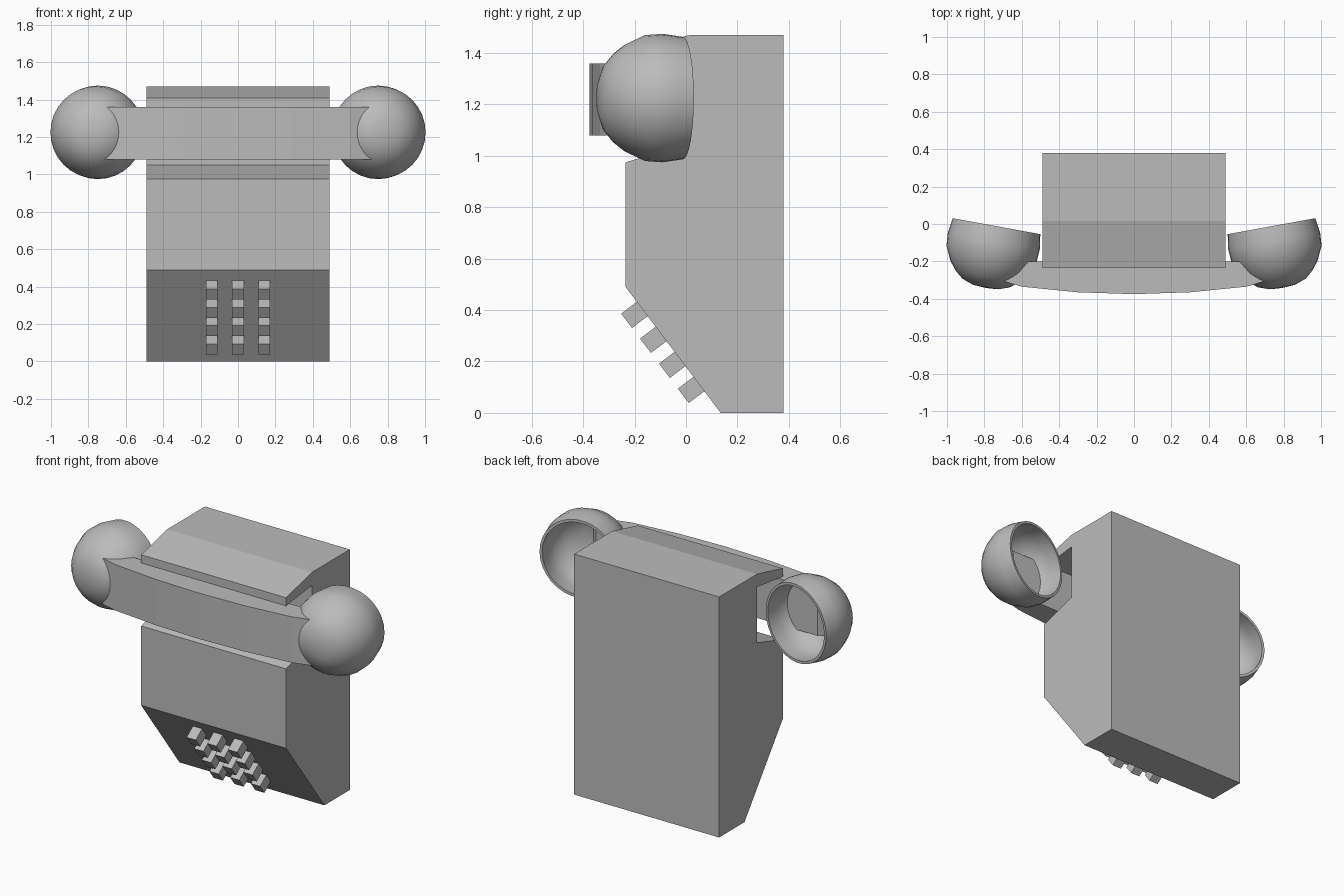
import bpy, bmesh, math
from mathutils import Matrix, Vector

if "Cube" in bpy.data.objects:
    bpy.data.objects.remove(bpy.data.objects["Cube"], do_unlink=True)

grey = bpy.data.materials.new("plain_grey")
grey.use_nodes = True
colour = (0.5, 0.5, 0.5, 1)
grey.diffuse_color = colour
grey.node_tree.nodes["Principled BSDF"].inputs["Base Color"].default_value = colour


def finish(name, bm, smooth=False):
    bmesh.ops.recalc_face_normals(bm, faces=bm.faces)
    mesh = bpy.data.meshes.new(name)
    bm.to_mesh(mesh)
    bm.free()
    mesh.materials.append(grey)
    obj = bpy.data.objects.new(name, mesh)
    bpy.context.collection.objects.link(obj)
    if smooth:
        bpy.ops.object.select_all(action="DESELECT")
        obj.select_set(True)
        bpy.context.view_layer.objects.active = obj
        bpy.ops.object.shade_smooth_by_angle(angle=math.radians(35))
    return obj


def extrude_outline(name, points, offset):
    """Closed outline pushed along an offset into a solid."""
    bm = bmesh.new()
    face = bm.faces.new([bm.verts.new(p) for p in points])
    out = bmesh.ops.extrude_face_region(bm, geom=[face])
    moved = [v for v in out["geom"] if isinstance(v, bmesh.types.BMVert)]
    bmesh.ops.translate(bm, verts=moved, vec=offset)
    return finish(name, bm)


# Body: side outline with a sloped keypad face and a cradle notch
half = 0.49
side = [(0.38, 0), (0.135, 0), (-0.235, 0.49), (-0.235, 0.975), (0.015, 1.05),
        (0.015, 1.39), (-0.235, 1.36), (-0.235, 1.41), (0.015, 1.47), (0.38, 1.47)]
extrude_outline("body", [(-half, y, z) for y, z in side], (2 * half, 0, 0))

# Keypad: three columns of four blocks standing on the slope
down = Vector((0, 0.37, -0.49)).normalized()
normal = Vector((0, -0.49, -0.37)).normalized()
turn = Matrix((Vector((1, 0, 0)), down, normal)).transposed().to_4x4()
first = Vector((0, -0.2, 0.382))
bm = bmesh.new()
for column in (-1, 0, 1):
    for row in range(4):
        place = first + down * 0.122 * row + Vector((0.14 * column, 0, 0))
        scale = Matrix.Diagonal((0.062, 0.07, 0.078, 1))
        bmesh.ops.create_cube(bm, size=1, matrix=Matrix.Translation(place) @ turn @ scale)
finish("keypad_buttons", bm)

# Handset grip: bar with a gently bowed front
bow = [(0.82, -0.27), (0.6, -0.335), (0.3, -0.365), (0, -0.375)]
front = bow + [(-x, y) for x, y in reversed(bow[:-1])]
back = [(-0.75, -0.2), (0.75, -0.2)]
extrude_outline("handset_grip", [(x, y, 1.08) for x, y in front + back], (0, 0, 0.28))

# Handset cups: hollow turned shells, open at the back and tilted inward
shell = [(0, 0.335), (0.07, 0.33), (0.13, 0.308), (0.175, 0.27), (0.21, 0.225),
         (0.245, 0.15), (0.25, 0.08), (0.238, 0), (0.222, 0), (0.23, 0.08),
         (0.222, 0.15), (0.18, 0.215), (0.1, 0.25), (0, 0.255)]
for name, sign in (("left_cup", 1), ("right_cup", -1)):
    bm = bmesh.new()
    verts = [bm.verts.new((r, -d, 0)) for r, d in shell]
    edges = [bm.edges.new(pair) for pair in zip(verts, verts[1:])]
    bmesh.ops.spin(bm, geom=verts + edges, cent=(0, 0, 0), axis=(0, 1, 0),
                   angle=math.tau, steps=32)
    bmesh.ops.remove_doubles(bm, verts=bm.verts, dist=0.0005)
    cup = Matrix.Translation((sign * 0.735, -0.012, 1.225))
    bm.transform(cup @ Matrix.Rotation(sign * math.radians(10.3), 4, "Z"))
    finish(name, bm, smooth=True)
